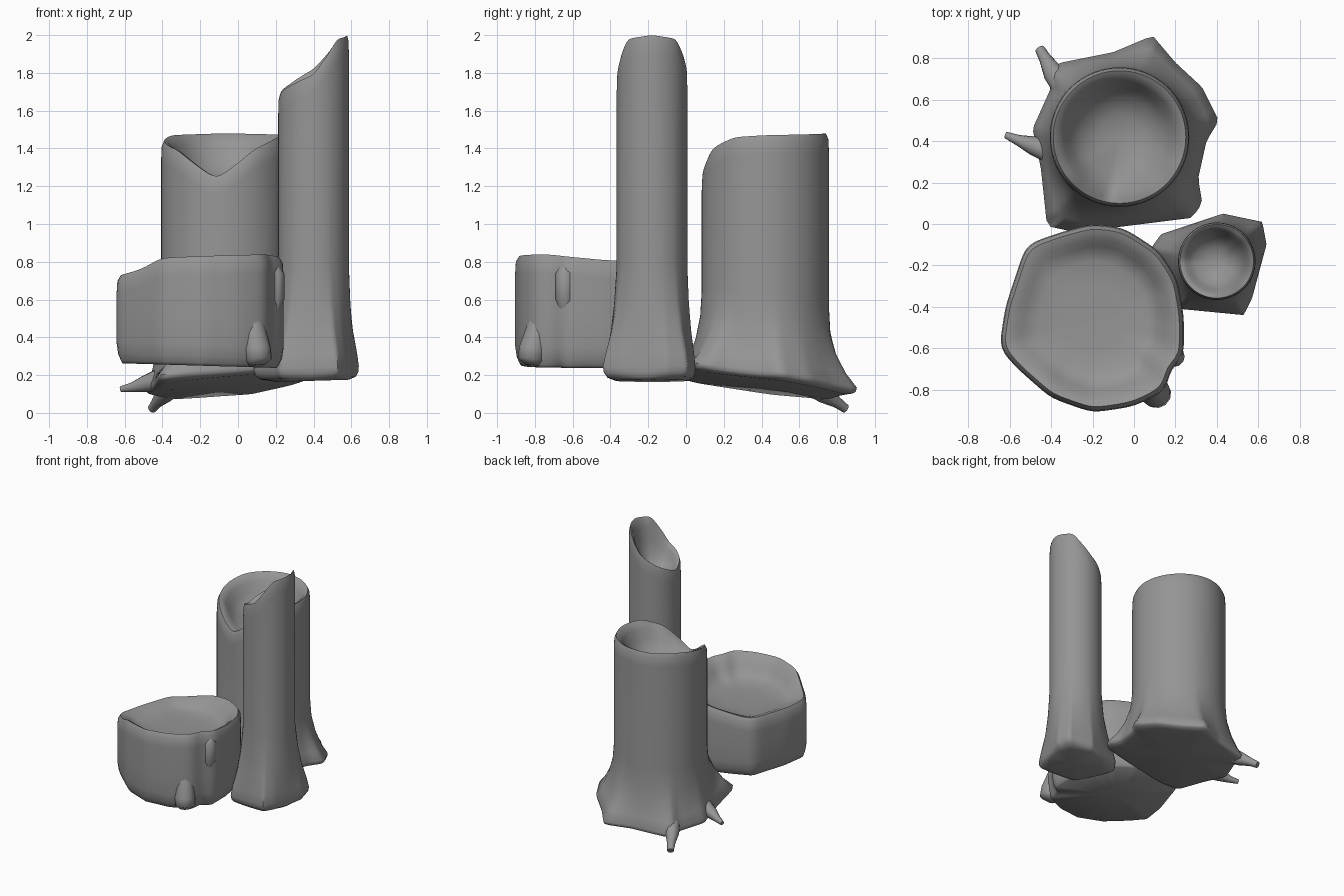
import bpy, bmesh
from math import radians, sin, cos, pi
from mathutils import Vector

cube = bpy.data.objects.get("Cube")
if cube:
    bpy.data.objects.remove(cube)

# One plain wax colour
WAX = (0.3, 0.3, 0.3, 1)
wax = bpy.data.materials.new("grey wax")
wax.use_nodes = True
wax.diffuse_color = WAX
wax.node_tree.nodes["Principled BSDF"].inputs["Base Color"].default_value = WAX
SEGMENTS = 96


def finish(name, bm, angle):
    bmesh.ops.recalc_face_normals(bm, faces=bm.faces)
    mesh = bpy.data.meshes.new(name)
    bm.to_mesh(mesh)
    bm.free()
    mesh.materials.append(wax)
    obj = bpy.data.objects.new(name, mesh)
    bpy.context.collection.objects.link(obj)
    bpy.ops.object.select_all(action="DESELECT")
    obj.select_set(True)
    bpy.context.view_layer.objects.active = obj
    bpy.ops.object.shade_smooth_by_angle(angle=radians(angle))
    return obj


def reach(outline, centre, angle):
    """Distance from the centre to the outline along one direction."""
    ray = Vector((cos(angle), sin(angle)))
    best = 0
    for i, p in enumerate(outline):
        a = Vector(outline[i - 1]) - centre
        b = Vector(p) - centre
        edge = b - a
        det = ray.cross(edge)
        if abs(det) > 1e-9:
            along, t = a.cross(edge) / det, a.cross(ray) / det
            if -1e-6 <= t <= 1 + 1e-6:
                best = max(best, along)
    return best


def rim_height(rim, angle):
    """Periodic height from (degrees, z) pairs."""
    deg = (angle * 180 / pi) % 360
    pts = rim + [(rim[0][0] + 360, rim[0][1])]
    for (d0, z0), (d1, z1) in zip(pts, pts[1:]):
        if d0 <= deg <= d1:
            return z0 + (z1 - z0) * (deg - d0) / (d1 - d0)
    return rim[0][1]


def soften(values):
    """Round off a closed list of numbers."""
    n = len(values)
    for _ in range(3):
        values = [(values[i - 1] + 2 * values[i] + values[(i + 1) % n]) / 4 for i in range(n)]
    return values


def candle(name, centre, body, foot, base, flare, rim, bowl, floor):
    centre = Vector(centre)
    bm = bmesh.new()
    columns = []
    angles = [2 * pi * s / SEGMENTS for s in range(SEGMENTS)]
    bodies = soften([reach(body, centre, a) for a in angles])
    tops = soften([rim_height(rim, a) for a in angles])
    for a, r_body, top in zip(angles, bodies, tops):
        r_foot = reach(foot, centre, a)
        path = []
        # Flared foot, as (lift, share of the way out to the foot outline)
        for lift, blend in flare:
            r = r_body + (r_foot - r_body) * blend
            x, y = centre.x + r * cos(a), centre.y + r * sin(a)
            path.append((r, base(x, y) + lift))
        # Straight side and softened rim
        path += [(r_body, top - 0.1), (r_body * 0.99, top - 0.03), (r_body * 0.95, top)]
        # Melted bowl, as (radius share, depth share)
        path += [(r_body * k, top + (floor - top) * d) for k, d in bowl]
        columns.append([bm.verts.new((centre.x + r * cos(a), centre.y + r * sin(a), z)) for r, z in path])
    bottom = bm.verts.new((centre.x, centre.y, base(*centre) + flare[0][0]))
    pool = bm.verts.new((centre.x, centre.y, floor))
    for s in range(SEGMENTS):
        one, two = columns[s - 1], columns[s]
        for i in range(len(one) - 1):
            bm.faces.new((one[i], two[i], two[i + 1], one[i + 1]))
        bm.faces.new((bottom, two[0], one[0]))
        bm.faces.new((one[-1], two[-1], pool))
    return finish(name, bm, 60)


def drip(name, stations, sides=12):
    """Wax run through (x, y, z, radius) stations."""
    bm = bmesh.new()
    pts = [Vector(s[:3]) for s in stations]
    turn = (pts[-1] - pts[0]).to_track_quat("Z", "Y")
    rings = [[bm.verts.new(p + turn @ Vector((s[3] * cos(2 * pi * k / sides), s[3] * sin(2 * pi * k / sides), 0)))
              for k in range(sides)] for p, s in zip(pts, stations)]
    for low, high in zip(rings, rings[1:]):
        for k in range(sides):
            bm.faces.new((low[k - 1], low[k], high[k], high[k - 1]))
    bm.faces.new(rings[0])
    bm.faces.new(rings[-1])
    return finish(name, bm, 60)


def circle(x, y, r, n=SEGMENTS):
    return [(x + r * cos(2 * pi * k / n), y + r * sin(2 * pi * k / n)) for k in range(n)]


HOLLOW = [(0.88, 0.05), (0.8, 0.2), (0.71, 0.48), (0.57, 0.76), (0.32, 0.95)]

# Tall slim candle with a slanted top
candle("tall_candle", (0.4, -0.18), circle(0.4, -0.18, 0.187),
       [(0.08, -0.12), (0.13, -0.05), (0.43, 0.05), (0.62, 0.01), (0.64, -0.1),
        (0.57, -0.36), (0.53, -0.44), (0.22, -0.41)],
       lambda x, y: 0.2 + 0.03 * (x - 0.4),
       [(-0.03, 0.1), (-0.015, 0.75), (0.01, 0.95), (0.04, 1), (0.11, 0.85), (0.23, 0.5), (0.38, 0.22), (0.58, 0)],
       [(0, 2), (45, 1.98), (60, 1.92), (90, 1.82), (135, 1.74), (180, 1.68),
        (225, 1.73), (270, 1.79), (300, 1.92), (315, 1.98)],
       HOLLOW, 1.62)

# Medium candle with a notch melted into the front of its rim
candle("medium_candle", (-0.07, 0.42), circle(-0.07, 0.42, 0.337),
       [(-0.42, -0.01), (-0.28, -0.04), (0.28, 0.03), (0.33, 0.1), (0.31, 0.22),
        (0.35, 0.4), (0.41, 0.5), (0.33, 0.66), (0.2, 0.78), (0.09, 0.91),
        (-0.1, 0.83), (-0.35, 0.78), (-0.42, 0.75), (-0.4, 0.66), (-0.49, 0.46), (-0.45, 0.27)],
       lambda x, y: 0.15 + 0.1 * (x + 0.07) - 0.13 * (y - 0.42),
       [(-0.01, 0.6), (0, 0.9), (0.01, 0.97), (0.03, 1), (0.1, 0.65), (0.2, 0.32), (0.32, 0.08), (0.45, 0)],
       [(0, 1.47), (90, 1.48), (150, 1.47), (190, 1.43), (220, 1.39), (262, 1.24),
        (282, 1.32), (300, 1.4), (330, 1.46)],
       HOLLOW, 1.22)

# Short wide candle with a shallow pool
wide = [(-0.52, -0.1), (-0.35, -0.04), (-0.2, 0), (-0.05, -0.02), (0.12, -0.13),
        (0.21, -0.27), (0.24, -0.45), (0.24, -0.65), (0.17, -0.7), (0.16, -0.8),
        (0, -0.88), (-0.2, -0.91), (-0.4, -0.84), (-0.56, -0.7), (-0.65, -0.6), (-0.62, -0.4)]
candle("short_candle", (-0.2, -0.45), wide,
       [(x * 0.92 - 0.016, y * 0.92 - 0.036) for x, y in wide],
       lambda x, y: 0.25 - 0.03 * (x + 0.2),
       [(0, 1), (0.015, 0.7), (0.05, 0.25), (0.11, 0), (0.25, 0)],
       [(0, 0.81), (60, 0.79), (90, 0.77), (125, 0.72), (180, 0.72), (200, 0.73), (220, 0.76),
        (240, 0.82), (270, 0.83), (320, 0.84)],
       [(0.9, 0.08), (0.84, 0.25), (0.77, 0.52), (0.7, 0.78), (0.6, 0.93), (0.35, 1)], 0.67)

# Wax runs on the short candle
drip("side_drip", [(0.19, -0.64, 0.79, 0.02), (0.195, -0.64, 0.74, 0.05), (0.195, -0.64, 0.6, 0.05), (0.18, -0.64, 0.5, 0.02)])
drip("corner_drip", [(0.06, -0.76, 0.6, 0.04), (0.08, -0.78, 0.45, 0.065),
                     (0.1, -0.81, 0.34, 0.075), (0.11, -0.82, 0.28, 0.07), (0.1, -0.81, 0.25, 0.04)])

# Pointed runs at the foot of the medium candle
drip("back_foot_drip", [(-0.31, 0.62, 0.17, 0.06), (-0.39, 0.73, 0.1, 0.05), (-0.43, 0.8, 0.055, 0.03), (-0.455, 0.845, 0.022, 0.024)])
drip("left_foot_drip", [(-0.36, 0.34, 0.19, 0.07), (-0.49, 0.38, 0.155, 0.045), (-0.56, 0.405, 0.135, 0.026), (-0.62, 0.43, 0.125, 0.016)])
